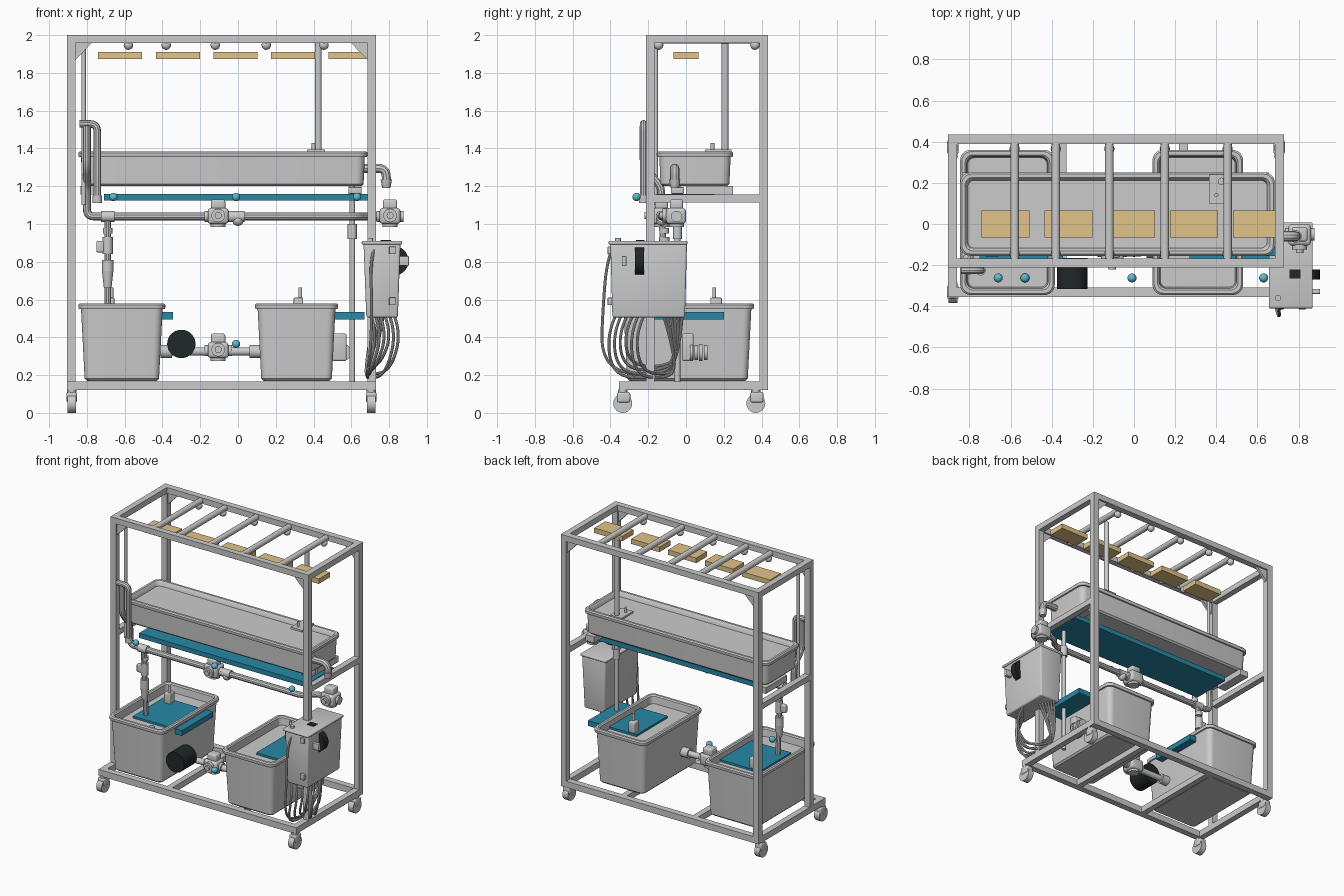
import bpy, bmesh, math
from mathutils import Vector, Matrix

if "Cube" in bpy.data.objects:
    bpy.data.objects.remove(bpy.data.objects["Cube"])


def mat(name, c):
    m = bpy.data.materials.new(name)
    m.diffuse_color = (*c, 1)
    m.use_nodes = True
    m.node_tree.nodes["Principled BSDF"].inputs["Base Color"].default_value = m.diffuse_color
    return m


BLUE = mat("blue", (0.02, 0.25, 0.38))
TAN = mat("tan", (0.75, 0.55, 0.25))
BLACK = mat("black", (0.015, 0.02, 0.02))
BALL = mat("light_blue", (0.1, 0.5, 0.65))


def finish(name, bm, material=None, smooth=True):
    bmesh.ops.recalc_face_normals(bm, faces=bm.faces)
    me = bpy.data.meshes.new(name)
    bm.to_mesh(me)
    bm.free()
    ob = bpy.data.objects.new(name, me)
    bpy.context.collection.objects.link(ob)
    if material:
        me.materials.append(material)
    if smooth:
        bpy.ops.object.select_all(action='DESELECT')
        ob.select_set(True)
        bpy.context.view_layer.objects.active = ob
        bpy.ops.object.shade_smooth_by_angle(angle=math.radians(35))
    return ob


def box(name, x, y, z, material=None, bevel=0):
    """Box from (min, max) pairs."""
    bm = bmesh.new()
    bmesh.ops.create_cube(bm, size=1)
    for v in bm.verts:
        v.co = Vector([(a + b) / 2 + c * (b - a) for (a, b), c in zip((x, y, z), v.co)])
    if bevel:
        bmesh.ops.bevel(bm, geom=bm.edges[:], offset=bevel, segments=3, affect='EDGES', profile=0.5)
    return finish(name, bm, material, bevel > 0)


def cyl(name, a, b, r, r2=None, material=None, n=24):
    """Cylinder or cone between two points."""
    a, b = Vector(a), Vector(b)
    d = b - a
    m = Matrix.Translation((a + b) / 2) @ d.to_track_quat('Z', 'Y').to_matrix().to_4x4()
    bm = bmesh.new()
    bmesh.ops.create_cone(bm, cap_ends=True, segments=n, radius1=r, radius2=r if r2 is None else r2,
                          depth=d.length, matrix=m)
    return finish(name, bm, material)


def ball(name, p, r, material=None):
    bm = bmesh.new()
    bmesh.ops.create_uvsphere(bm, u_segments=20, v_segments=12, radius=r, matrix=Matrix.Translation(p))
    return finish(name, bm, material)


def tube(name, pts, r, bend=0.03, smooth_curve=False):
    """Pipe along a path with rounded elbows, or a soft cable."""
    P = [Vector(p) for p in pts]
    path = [P[0]]
    for a, b, c in zip(P, P[1:], P[2:]):
        if smooth_curve:
            break
        s, e = b + (a - b).normalized() * bend, b + (c - b).normalized() * bend
        path += [s.lerp(b, t).lerp(b.lerp(e, t), t) for t in (0, .2, .4, .6, .8, 1)]
    path = P if smooth_curve else path + [P[-1]]
    cu = bpy.data.curves.new(name, 'CURVE')
    cu.dimensions = '3D'
    cu.bevel_depth, cu.bevel_resolution, cu.use_fill_caps = r, 3, True
    sp = cu.splines.new('NURBS' if smooth_curve else 'POLY')
    sp.points.add(len(path) - 1)
    for q, p in zip(sp.points, path):
        q.co = (*p, 1)
    if smooth_curve:
        sp.order_u, sp.use_endpoint_u, sp.resolution_u = 3, True, 8
    ob = bpy.data.objects.new(name, cu)
    bpy.context.collection.objects.link(ob)
    bpy.ops.object.select_all(action='DESELECT')
    ob.select_set(True)
    bpy.context.view_layer.objects.active = ob
    bpy.ops.object.convert(target='MESH')
    bpy.ops.object.shade_smooth_by_angle(angle=math.radians(35))


def basin(name, x, y, z0, z1, taper, floor):
    """Tapered rounded tub with a rolled rim; floor is the inner level."""
    cx, cy, hx, hy = sum(x) / 2, sum(y) / 2, (x[1] - x[0]) / 2, (y[1] - y[0]) / 2
    rim = z1 - 0.03
    prof = [(z0, taper + .012), (z0 + .012, taper), (rim, .014), (rim, .003), (rim + .008, 0),
            (z1 - .008, 0), (z1, .008), (z1, .024), (z1 - .008, .032), (floor, .038)]
    bm = bmesh.new()
    rings = []
    for z, o in prof:
        r = max(.05 - o * .5, .015)
        ring = []
        for k, (sx, sy) in enumerate(((1, 1), (-1, 1), (-1, -1), (1, -1))):
            for i in range(7):
                t = math.radians(90 * k + 15 * i)
                ring.append(bm.verts.new((cx + sx * (hx - o - r) + r * math.cos(t),
                                          cy + sy * (hy - o - r) + r * math.sin(t), z)))
        rings.append(ring)
    for a, b in zip(rings, rings[1:]):
        for i in range(len(a)):
            j = (i + 1) % len(a)
            bm.faces.new((a[i], a[j], b[j], b[i]))
    bm.faces.new(rings[0])
    bm.faces.new(rings[-1])
    return finish(name, bm)


XL, XR, YF, YB = (-.905, -.86), (.685, .73), (-.212, -.168), (.388, .435)
# Frame: posts, top ring, base ring, side rails
for xs, side in ((XL, "left"), (XR, "right")):
    for ys, end in ((YF, "front"), (YB, "back")):
        box(f"{side}_{end}_post", xs, ys, (.165, 1.957))
    box(f"{side}_top_rail", xs, (YF[1], YB[0]), (1.957, 2))
    box(f"{side}_base_rail", xs, (-.355, .435), (.12, .167))
    box(f"{side}_mid_rail", xs, (YF[1], YB[0]), (1.113, 1.155))
for ys, end in ((YF, "front"), (YB, "back")):
    box(f"{end}_top_rail", (-.905, .73), ys, (1.957, 2))
    for x, s in ((-.86, 1), (.685, -1)):  # corner gussets
        bm = bmesh.new()
        ym = sum(ys) / 2
        f = bm.faces.new([bm.verts.new(p) for p in
                          ((x, ym - .01, 1.957), (x + s * .085, ym - .01, 1.957), (x, ym - .01, 1.87))])
        g = bmesh.ops.extrude_face_region(bm, geom=[f])
        bmesh.ops.translate(bm, vec=(0, .02, 0), verts=[v for v in g['geom'] if isinstance(v, bmesh.types.BMVert)])
        finish("corner_gusset", bm, smooth=False)
box("front_base_rail", (-.86, .685), (-.355, -.308), (.12, .167))
box("back_base_rail", (-.86, .685), YB, (.12, .167))
for x in (-.35, .24):
    box("base_crossbar", (x - .022, x + .022), (-.308, .388), (.12, .165))
for x in (-.8, .62):
    box("trough_support", (x - .035, x + .035), (.0, .25), (1.155, 1.2))

# Casters
for x in (-.88, .705):
    for y in (-.335, .37):
        cyl("caster_wheel", (x - .022, y, .05), (x + .022, y, .05), .05)
        box("caster_fork", (x - .028, x + .028), (y - .03, y + .04), (.055, .11), bevel=.01)
        cyl("caster_stem", (x, y, .1), (x, y, .125), .025)

# Overhead crossbars, end knobs and lamps
for x in (-.58, -.38, -.12, .15, .455):
    cyl("overhead_bar", (x, -.18, 1.977), (x, .4, 1.977), .021)
    for y in (-.145, .365):
        ball("bar_knob", (x, y, 1.947), .025)
for i in range(5):
    x = -.74 + .305 * i
    box("lamp_panel", (x, x + .233), (-.065, .065), (1.873, 1.91), TAN)

# Trough and tubs with blue boards
basin("trough", (-.845, .685), (-.155, .25), 1.2, 1.385, .02, 1.35)
box("trough_board", (-.71, .69), (-.155, .15), (1.125, 1.16), BLUE)
for side, x, bx in (("left", (-.845, -.385), (-.75, -.345)), ("right", (.09, .53), (.27, .67))):
    basin(f"{side}_tub", x, (-.345, .36), .17, .58, .033, .52)
    box(f"{side}_tub_board", bx, (-.17, .2), (.495, .535), BLUE)
for x, z in ((.32, .55), (-.68, .55)):
    box("tub_fitting", (x - .025, x + .025), (.13, .19), (.52, .61), bevel=.006)
    cyl("tub_pin", (x + .01, .15, .6), (x + .01, .15, .665), .01)

# Lamp pole on the trough
cyl("lamp_pole", (.425, .207, 1.38), (.425, .207, 1.96), .018)
box("pole_plate", (.365, .46), (.1, .24), (1.38, 1.395))
cyl("plate_pin", (.4, .14, 1.39), (.4, .14, 1.43), .01)


def pump(x, y, z):
    box("pump_body", (x - .055, x + .055), (y - .055, y + .05), (z - .045, z + .04), bevel=.018)
    box("pump_cap", (x - .038, x + .038), (y - .035, y + .035), (z + .03, z + .085), bevel=.012)
    cyl("pump_face", (x, y - .075, z), (x, y - .05, z), .036)
    cyl("pump_hub", (x, y - .09, z), (x, y - .07, z), .018)
    cyl("pump_foot", (x, y, z - .06), (x, y, z - .03), .04)
    cyl("pump_collar", (x - .072, y, z - .005), (x + .072, y, z - .005), .03)


# Pumps and plumbing
pump(-.105, -.13, 1.045)
pump(-.105, -.13, .335)
pump(.805, -.05, 1.045)
tube("feed_pipe", [(-.745, -.225, 1.12), (-.745, -.225, 1.53), (-.84, -.225, 1.53)], .02, .04)
tube("return_pipe", [(-.8, -.225, 1.52), (-.8, -.225, 1.3), (-.8, -.13, 1.2), (-.8, -.13, 1.04), (.62, -.13, 1.04),
                     (.69, -.05, 1.04), (.75, -.05, 1.04)], .021, .04)
cyl("left_conduit", (-.817, -.16, 1.1), (-.817, -.16, 1.957), .012)
cyl("feed_collar", (-.745, -.225, 1.11), (-.745, -.225, 1.15), .025)
for x in (-.69, 0):
    cyl("pipe_tee", (x - .035, -.13, 1.04), (x + .035, -.13, 1.04), .029)
ball("pipe_nozzle", (0, -.13, 1.02), .03)
tube("drop_pipe", [(-.69, -.13, 1.04), (-.69, -.12, .9), (-.69, -.1, .53)], .018, .03)
for a, b, r, q in ((.98, .95, .025, .025), (.93, .84, .027, .027), (.81, .75, .03, .03), (.75, .66, .03, .02)):
    cyl("drop_fitting", (-.69, -.115, a), (-.69, -.115, b), r, q)
box("drop_valve_handle", (-.75, -.7), (-.13, -.1), (.85, .91), bevel=.008)
cyl("lower_pipe", (-.43, -.13, .325), (.14, -.13, .325), .022)
for x in (-.38, .09):
    cyl("tub_collar", (x - .03, -.13, .325), (x + .03, -.13, .325), .035)
cyl("drain_pipe", (.605, -.045, .167), (.605, -.045, 1.2), .015)
box("drain_flange", (.585, .655), (-.08, -.01), (1.16, 1.195), bevel=.006)
cyl("drain_collar", (.605, -.045, .92), (.605, -.045, 1.0), .024)
tube("overflow_pipe", [(.66, -.06, 1.295), (.785, -.06, 1.295), (.785, -.06, 1.2)], .025, .045)
cyl("overflow_lip", (.785, -.06, 1.235), (.785, -.06, 1.19), .03, .022)
box("tub_outlet", (.5, .575), (-.02, .04), (.275, .42), bevel=.01)
for i in range(4):
    cyl("outlet_rib", (.555, .02 + i * .025, .32), (.555, .038 + i * .025, .32), .045 - .005 * (i % 2))

# Air drum
cyl("air_drum", (-.3, -.315, .365), (-.3, -.165, .365), .075, material=BLACK, n=32)

# Control box with dial, latches and cables
b = box("control_box", (.665, .86), (-.4, .005), (.505, .9), bevel=.012)
for v in b.data.vertices:
    if v.co.z < .6:
        v.co.x = .765 + (v.co.x - .765) * .86
        v.co.y = -.2 + (v.co.y + .2) * .95
box("box_lid", (.655, .868), (-.41, .008), (.892, .91), bevel=.006)
cyl("box_dial", (.825, -.27, .805), (.825, -.222, .805), .078, material=BLACK, n=32)
box("lid_switch", (.755, .81), (-.265, -.22), (.905, .915), BLACK)
box("side_latch", (.85, .905), (-.34, -.315), (.78, .83), bevel=.004)
for z in (.57, .84):
    box("front_latch", (.8, .835), (-.415, -.39), (z, z + .04), bevel=.004)
cyl("lid_knob", (.7, -.36, .905), (.7, -.36, .925), .015)
for i in range(6):
    x, y = .7 + .025 * i, -.37 + .03 * i
    d = .2 + .02 * (i % 4)
    tube("cable", [(x, y, .52), (x + .04, y - .05, .42), (x - .02, y - .02, d), (.69, -.2 + .02 * i, d - .02),
                   (.67 + .01 * i, -.04, d + .03), (.72 + .01 * i, -.02 - .02 * i, .52)], .008, smooth_curve=True)
tube("side_cable", [(.72, -.39, .87), (.7, -.42, .8), (.71, -.44, .55), (.7, -.45, .3), (.68, -.33, .2),
                    (.69, -.2, .2)], .008, smooth_curve=True)

# Sensor balls
for x, z in ((-.66, 1.143), (-.01, 1.143), (.63, 1.143), (-.01, .365), (-.53, .54)):
    ball("sensor_ball", (x, -.262, z), .022, BALL)
